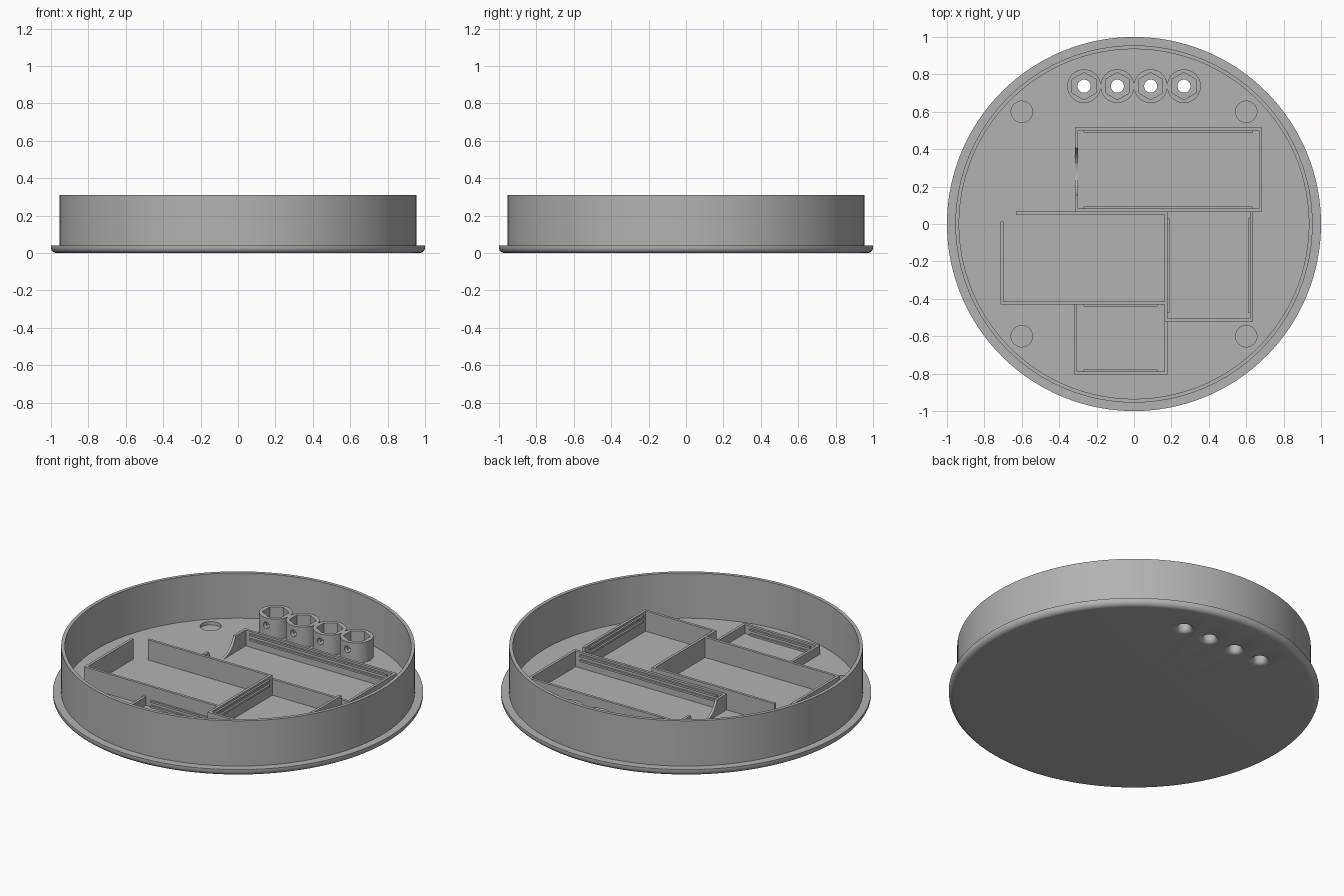
import bpy, bmesh, math
from mathutils import Matrix

if "Cube" in bpy.data.objects:
    bpy.data.objects.remove(bpy.data.objects["Cube"], do_unlink=True)

grey = bpy.data.materials.new("plain grey")
grey.use_nodes = True
COLOUR = (0.45, 0.45, 0.45, 1)
grey.diffuse_color = COLOUR
grey.node_tree.nodes["Principled BSDF"].inputs["Base Color"].default_value = COLOUR

FLOOR = 0.04
WALL = 0.016


def finish(name, bm):
    bmesh.ops.recalc_face_normals(bm, faces=bm.faces)
    mesh = bpy.data.meshes.new(name)
    bm.to_mesh(mesh)
    bm.free()
    mesh.materials.append(grey)
    obj = bpy.data.objects.new(name, mesh)
    bpy.context.collection.objects.link(obj)
    return obj


def lathe(name, profile, steps, centre=(0, 0)):
    """Closed solid turned from (radius, z) points that start and end on the axis."""
    bm = bmesh.new()
    verts = [bm.verts.new((r, 0, z)) for r, z in profile]
    edges = [bm.edges.new(pair) for pair in zip(verts, verts[1:])]
    bmesh.ops.spin(bm, geom=verts + edges, cent=(0, 0, 0), axis=(0, 0, 1),
                   angle=math.tau, steps=steps, use_duplicate=False)
    bmesh.ops.remove_doubles(bm, verts=bm.verts, dist=1e-4)
    bmesh.ops.translate(bm, verts=bm.verts, vec=(*centre, 0))
    return finish(name, bm)


def prism(name, centre, radius, depth, sides=48, axis="Z"):
    bm = bmesh.new()
    turn = {"Z": Matrix(), "X": Matrix.Rotation(math.pi / 2, 4, "Y"),
            "Y": Matrix.Rotation(math.pi / 2, 4, "X")}[axis]
    bmesh.ops.create_cone(bm, cap_ends=True, segments=sides, radius1=radius,
                          radius2=radius, depth=depth,
                          matrix=Matrix.Translation(centre) @ turn)
    return finish(name, bm)


def box(name, x0, x1, y0, y1, z0, z1):
    bm = bmesh.new()
    bmesh.ops.create_cube(bm, size=1)
    bmesh.ops.scale(bm, verts=bm.verts, vec=(x1 - x0, y1 - y0, z1 - z0))
    bmesh.ops.translate(bm, verts=bm.verts,
                        vec=((x0 + x1) / 2, (y0 + y1) / 2, (z0 + z1) / 2))
    return finish(name, bm)


def cut(obj, cutters):
    bpy.context.view_layer.objects.active = obj
    for cutter in cutters:
        mod = obj.modifiers.new("cut", "BOOLEAN")
        mod.operation, mod.solver, mod.object = "DIFFERENCE", "EXACT", cutter
        bpy.ops.object.modifier_apply(modifier=mod.name)
        bpy.data.objects.remove(cutter, do_unlink=True)


def smooth(obj):
    bpy.ops.object.select_all(action="DESELECT")
    obj.select_set(True)
    bpy.context.view_layer.objects.active = obj
    bpy.ops.object.shade_smooth_by_angle(angle=math.radians(30))


# Round tray: rounded lower edge, flange and thin upright rim
edge = 0.03
arc = [(1 - edge + edge * math.sin(a), edge - edge * math.cos(a))
       for a in [math.pi / 2 * i / 6 for i in range(7)]]
tray = lathe("tray", [(0, 0)] + arc + [(1, FLOOR), (0.955, FLOOR), (0.955, 0.31),
                                       (0.935, 0.31), (0.935, FLOOR), (0, FLOOR)], 128)

# Four shallow round recesses in the floor
cutters = [prism("recess", (x, y, FLOOR), 0.057, 0.04)
           for x in (-0.6, 0.6) for y in (-0.6, 0.6)]

# Row of bores that flare out on the underside
SOCKET_X = [-0.267, -0.089, 0.089, 0.267]
SOCKET_Y = 0.737
flare = [(0.06 - 0.025 * math.sin(a), 0.025 * (1 - math.cos(a)))
         for a in [math.pi / 2 * i / 5 for i in range(6)]]
for x in SOCKET_X:
    cutters.append(lathe("bore", [(0, -0.02), (0.06, -0.02)] + flare
                         + [(0.035, 0.1), (0, 0.1)], 32, (x, SOCKET_Y)))
cut(tray, cutters)
smooth(tray)

# Hexagonal sockets with a small side hole facing the front
for i, x in enumerate(SOCKET_X):
    socket = prism(f"hex_socket_{i + 1}", (x, SOCKET_Y, 0.098), 0.09, 0.124)
    cut(socket, [prism("bore", (x, SOCKET_Y, 0.1), 0.035, 0.3, 32),
                 prism("hex", (x, SOCKET_Y, 0.16), 0.073, 0.2, 6),
                 prism("side_hole", (x, SOCKET_Y - 0.08, 0.115), 0.02, 0.1, 20, "Y")])
    smooth(socket)


# Compartment walls: name, x range, y range, top height
Z0 = FLOOR - 0.004
LOW, MID, HIGH = 0.093, 0.135, 0.16
walls = [
    ("back_tray_back_wall", -0.315, 0.685, 0.516 - WALL, 0.516, MID),
    ("back_tray_front_wall", -0.315, 0.685, 0.067, 0.067 + WALL, MID),
    ("back_tray_left_wall", 0.685 - WALL, 0.685, 0.067, 0.516, MID),
    ("wide_tray_back_wall", -0.63, 0.18, 0.051, 0.067, HIGH),
    ("wide_tray_right_wall", -0.715, -0.699, -0.43, 0.013, HIGH),
    ("wide_tray_front_wall", -0.715, 0.18, -0.43, -0.414, HIGH),
    ("middle_wall", 0.164, 0.18, -0.521, 0.067, HIGH),
    ("side_tray_left_wall", 0.636 - WALL, 0.636, -0.521, 0.067, HIGH),
    ("side_tray_front_wall", 0.164, 0.636, -0.521, -0.505, HIGH),
    ("front_tray_right_wall", -0.32, -0.304, -0.805, -0.43, LOW),
    ("front_tray_left_wall", 0.164, 0.18, -0.805, -0.521, LOW),
    ("front_tray_front_wall", -0.32, 0.18, -0.805, -0.789, LOW),
]
for name, x0, x1, y0, y1, top in walls:
    box(name, x0, x1, y0, y1, Z0, top)

# End wall with a round cable notch
notched = box("back_tray_notched_wall", -0.315, -0.315 + WALL, 0.067, 0.516, Z0, MID)
cut(notched, [prism("notch", (-0.307, 0.28, 0.17), 0.13, 0.1, 64, "X")])

# Pairs of slim retaining rails on facing walls
RAIL = 0.011
rails = [
    ("back_tray_back_rail", -0.27, 0.635, 0.5 - RAIL, 0.5, MID),
    ("back_tray_front_rail", -0.27, 0.635, 0.083, 0.083 + RAIL, MID),
    ("side_tray_right_rail", 0.18, 0.18 + RAIL, -0.475, 0.03, HIGH),
    ("side_tray_left_rail", 0.62 - RAIL, 0.62, -0.475, 0.03, HIGH),
    ("front_tray_back_rail", -0.27, 0.125, -0.43 - RAIL, -0.43, LOW),
    ("front_tray_front_rail", -0.27, 0.125, -0.789, -0.789 + RAIL, LOW),
]
for name, x0, x1, y0, y1, top in rails:
    for tag, drop in (("upper", 0.012), ("lower", 0.042)):
        box(f"{name}_{tag}", x0, x1, y0, y1, top - drop - RAIL, top - drop)
